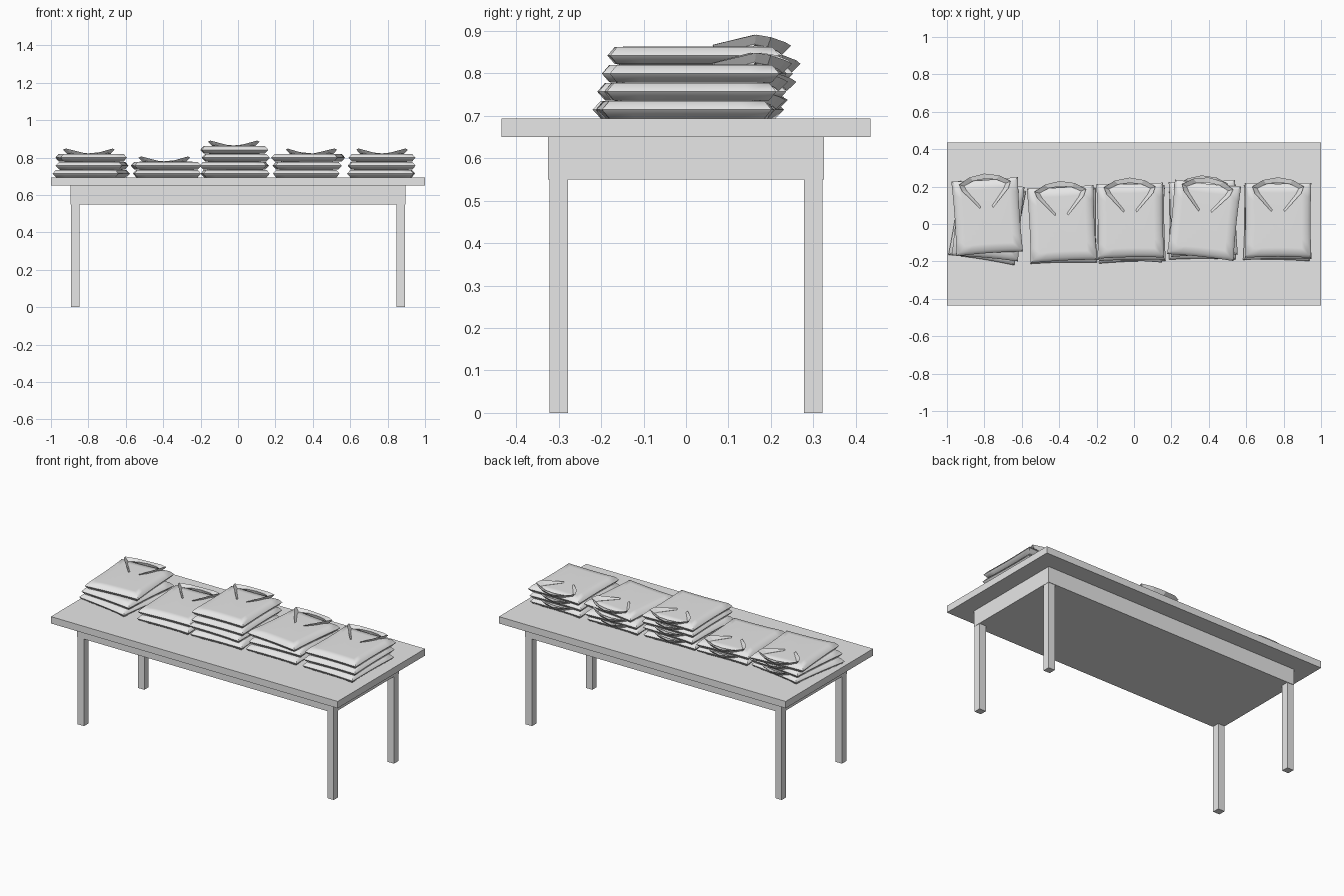
import bpy, bmesh, math
from mathutils import Vector

cube = bpy.data.objects.get("Cube")
if cube:
    bpy.data.objects.remove(cube, do_unlink=True)

grey = bpy.data.materials.new("plain_grey")
grey.use_nodes = True
grey.diffuse_color = (0.8, 0.8, 0.8, 1)
grey.node_tree.nodes["Principled BSDF"].inputs["Base Color"].default_value = (0.8, 0.8, 0.8, 1)

TABLE_Z = 0.693
LAYER = 0.0425


def add_object(name, mesh, loc=(0, 0, 0), turn=0):
    ob = bpy.data.objects.new(name, mesh)
    ob.location = loc
    ob.rotation_euler.z = math.radians(turn)
    bpy.context.collection.objects.link(ob)
    return ob


def finish(bm, name):
    bmesh.ops.recalc_face_normals(bm, faces=bm.faces)
    mesh = bpy.data.meshes.new(name)
    bm.to_mesh(mesh)
    bm.free()
    mesh.materials.append(grey)
    return mesh


def box(name, low, high):
    low, high = Vector(low), Vector(high)
    bm = bmesh.new()
    bmesh.ops.create_cube(bm, size=1)
    bmesh.ops.scale(bm, vec=high - low, verts=bm.verts)
    add_object(name, finish(bm, name), (low + high) / 2)


def bridge(bm, a, b):
    n = len(a)
    for i in range(n):
        bm.faces.new((a[i], a[(i + 1) % n], b[(i + 1) % n], b[i]))


def shirt_body():
    """Folded slab with creased sides and slightly waisted edges."""
    w, d, n = 0.178, 0.2, 6
    # each ring is (inset, height)
    rings = [(0.05, 0), (0.017, 0.001), (0, LAYER / 2),
             (0.017, LAYER - 0.001), (0.05, LAYER)]
    bm = bmesh.new()
    loops = []
    for inset, z in rings:
        loop = []
        corners = [(-1, -1), (1, -1), (1, 1), (-1, 1)]
        for k, (ax, ay) in enumerate(corners):
            bx, by = corners[(k + 1) % 4]
            for i in range(n):
                t = i / n
                x, y = ax + (bx - ax) * t, ay + (by - ay) * t
                waist = 1 - 0.025 * math.sin(math.pi * t)
                px, py = x * (w - inset), y * (d - inset)
                if ax == bx:
                    px *= waist
                else:
                    py *= waist
                loop.append(bm.verts.new((px, py, z)))
        loops.append(loop)
    for a, b in zip(loops, loops[1:]):
        bridge(bm, a, b)
    bm.faces.new(loops[0])
    bm.faces.new(loops[-1])
    return finish(bm, "shirt_body")


def shirt_collar():
    """Open band around the neck with two points at the front."""
    half = [(0.035, 0.045, 0.004), (0.125, 0.145, 0.028),
            (0.138, 0.18, 0.022), (0.08, 0.215, 0.01)]
    path = half + [(0, 0.23, 0.002)] + [(-x, y, z) for x, y, z in reversed(half)]
    centre = Vector((0, 0.13))
    bm = bmesh.new()
    sections = []
    for i, (x, y, z) in enumerate(path):
        p = Vector((x, y))
        inward = (centre - p).normalized()
        width = 0.012 if i in (0, len(path) - 1) else 0.028
        inner, under = p + inward * width, p + inward * width * 0.8
        sections.append([bm.verts.new((q.x, q.y, LAYER + h)) for q, h in (
            (p, z), (inner, max(z - 0.028, 0.001)), (under, z - 0.022))])
    for a, b in zip(sections, sections[1:]):
        bridge(bm, a, b)
    bm.faces.new(sections[0])
    bm.faces.new(sections[-1])
    return finish(bm, "shirt_collar")


# Table
box("table_top", (-1, -0.435, 0.65), (1, 0.435, TABLE_Z))
box("table_apron", (-0.895, -0.325, 0.55), (0.895, 0.325, 0.65))
for sx, side in ((-1, "right"), (1, "left")):
    for sy, end in ((-1, "front"), (1, "back")):
        xs = sorted((sx * 0.848, sx * 0.893))
        ys = sorted((sy * 0.278, sy * 0.322))
        box(f"{end}_{side}_leg", (xs[0], ys[0], 0), (xs[1], ys[1], 0.55))

# Stacks of shirts, bottom to top: (x, y, turn in degrees)
stacks = [
    [(-0.785, 0.005, -9), (-0.78, 0.015, -5), (-0.785, 0.04, 4)],
    [(-0.38, -0.01, 1), (-0.385, 0, 3)],
    [(-0.015, -0.005, 2), (-0.02, 0, -2), (-0.012, 0.005, 1), (-0.02, 0.018, 1)],
    [(0.365, 0.01, 0), (0.37, 0.03, 2), (0.375, 0.02, -6)],
    [(0.765, 0.005, -1), (0.768, 0.01, 1), (0.77, 0.02, 0)],
]
body, collar = shirt_body(), shirt_collar()
shirts = []
for s, stack in enumerate(stacks, 1):
    for k, (x, y, turn) in enumerate(stack):
        loc = (x, y, TABLE_Z + k * LAYER)
        shirts.append(add_object(f"shirt_body_{s}_{k + 1}", body, loc, turn))
        add_object(f"shirt_collar_{s}_{k + 1}", collar, loc, turn)

# Soft shading on the folded cloth
bpy.ops.object.select_all(action="DESELECT")
shirts[0].select_set(True)
bpy.context.view_layer.objects.active = shirts[0]
bpy.ops.object.shade_smooth_by_angle(angle=math.radians(65))
